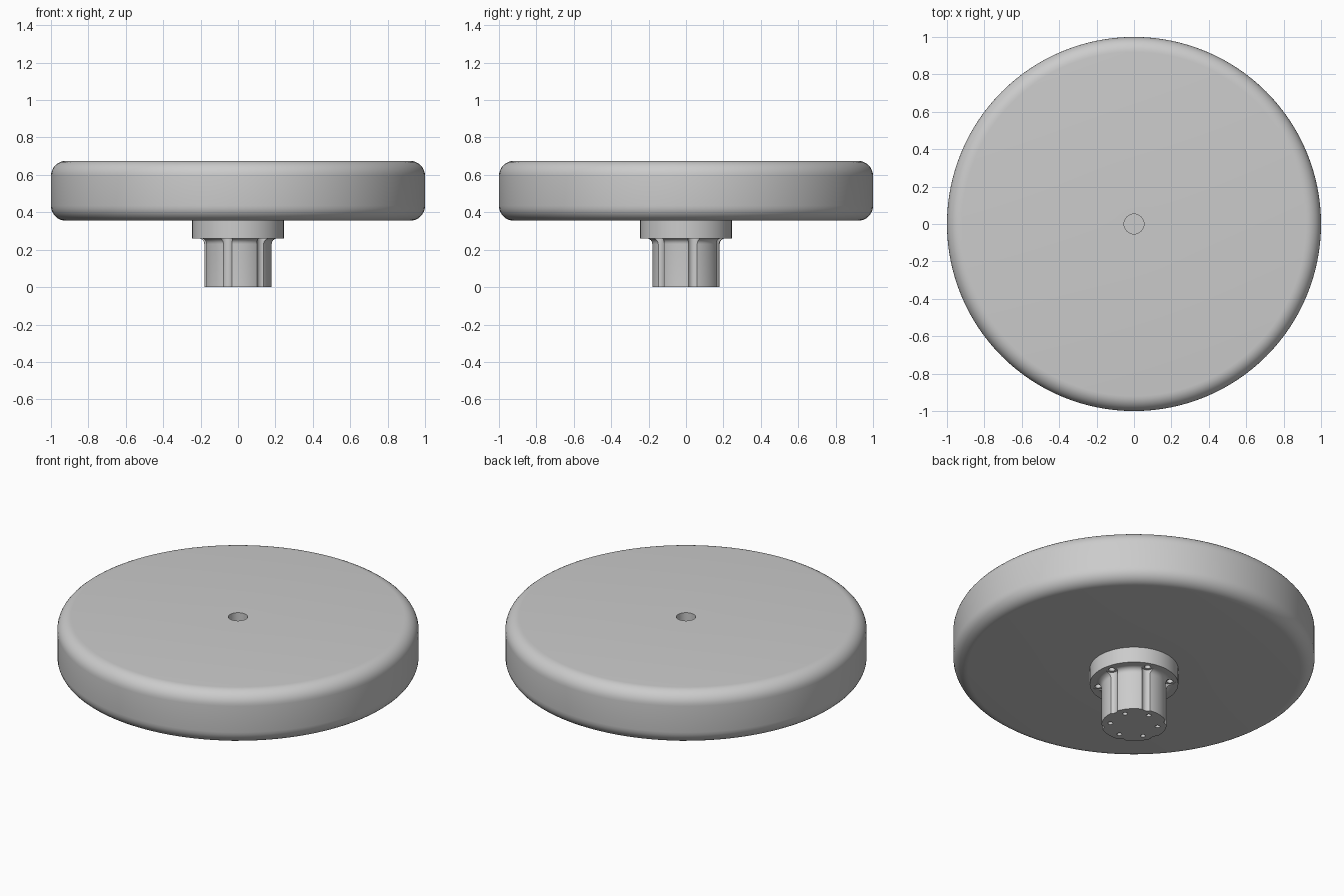
import bpy, bmesh, math
from math import sin, cos, pi, radians

if "Cube" in bpy.data.objects:
    bpy.data.objects.remove(bpy.data.objects["Cube"])

grey = bpy.data.materials.new("light_grey")
grey.diffuse_color = (0.6, 0.6, 0.6, 1)
grey.use_nodes = True
grey.node_tree.nodes["Principled BSDF"].inputs["Base Color"].default_value = grey.diffuse_color


def arc(cx, cz, r, a0, a1, n=8):
    """Points of a circular arc, angles in degrees."""
    return [(cx + r * cos(radians(a0 + (a1 - a0) * i / n)),
             cz + r * sin(radians(a0 + (a1 - a0) * i / n))) for i in range(n + 1)]


def add_lathe(bm, profile, segs, cx=0.0, cy=0.0):
    """Turn a profile that starts and ends on the axis into a closed solid."""
    rings = []
    for r, z in profile:
        if r < 1e-6:
            rings.append([bm.verts.new((cx, cy, z))])
        else:
            rings.append([bm.verts.new((cx + r * cos(2 * pi * i / segs),
                                        cy + r * sin(2 * pi * i / segs), z))
                          for i in range(segs)])
    for a, b in zip(rings, rings[1:]):
        if len(a) == 1:
            bm.faces.new(b)
        elif len(b) == 1:
            bm.faces.new(a)
        else:
            for i in range(segs):
                j = (i + 1) % segs
                bm.faces.new((a[i], a[j], b[j], b[i]))


def make_object(name, bm):
    bmesh.ops.recalc_face_normals(bm, faces=bm.faces)
    mesh = bpy.data.meshes.new(name)
    bm.to_mesh(mesh)
    bm.free()
    mesh.materials.append(grey)
    obj = bpy.data.objects.new(name, mesh)
    bpy.context.collection.objects.link(obj)
    return obj


def activate(obj):
    bpy.ops.object.select_all(action='DESELECT')
    obj.select_set(True)
    bpy.context.view_layer.objects.active = obj


# Round disc with rolled rims and a blind centre hole in the top
R, F, LOW, HIGH = 1.0, 0.08, 0.355, 0.675
disc_profile = ([(0, LOW), (0.2, LOW)]
                + arc(R - F, LOW + F, F, -90, 0)
                + arc(R - F, HIGH - F, F, 0, 90)
                + [(0.053, HIGH), (0.053, 0.385), (0, 0.385)])
bm = bmesh.new()
add_lathe(bm, disc_profile, 128)
disc = make_object("disc", bm)

# Mounting hub: shaft, small fillet and flange
hub_profile = ([(0, 0), (0.18, 0)]
               + arc(0.21, 0.23, 0.03, 180, 90, 6)
               + [(0.245, 0.26), (0.245, 0.37), (0, 0.37)])
bm = bmesh.new()
add_lathe(bm, hub_profile, 96)
hub = make_object("mounting_hub", bm)

# Six screw grooves that run on into flange holes, and six holes in the shaft end
bm = bmesh.new()
groove = [(0, -0.1), (0.032, -0.1), (0.032, 0.262), (0.018, 0.262), (0.018, 0.34), (0, 0.34)]
pin = [(0, -0.1), (0.014, -0.1), (0.014, 0.12), (0, 0.12)]
for k in range(6):
    a = radians(12 + 60 * k)
    add_lathe(bm, groove, 24, 0.2 * cos(a), 0.2 * sin(a))
    b = radians(28 + 60 * k)
    add_lathe(bm, pin, 16, 0.132 * cos(b), 0.132 * sin(b))
cutter = make_object("hub_cutter", bm)
cutter.hide_render = True

activate(hub)
mod = hub.modifiers.new("cuts", 'BOOLEAN')
mod.operation = 'DIFFERENCE'
mod.solver = 'EXACT'
mod.object = cutter
bpy.ops.object.modifier_apply(modifier=mod.name)
bpy.data.objects.remove(cutter, do_unlink=True)

# Smooth the curved surfaces, keep the edges crisp
for obj in (disc, hub):
    activate(obj)
    bpy.ops.object.shade_smooth_by_angle(angle=radians(30))
